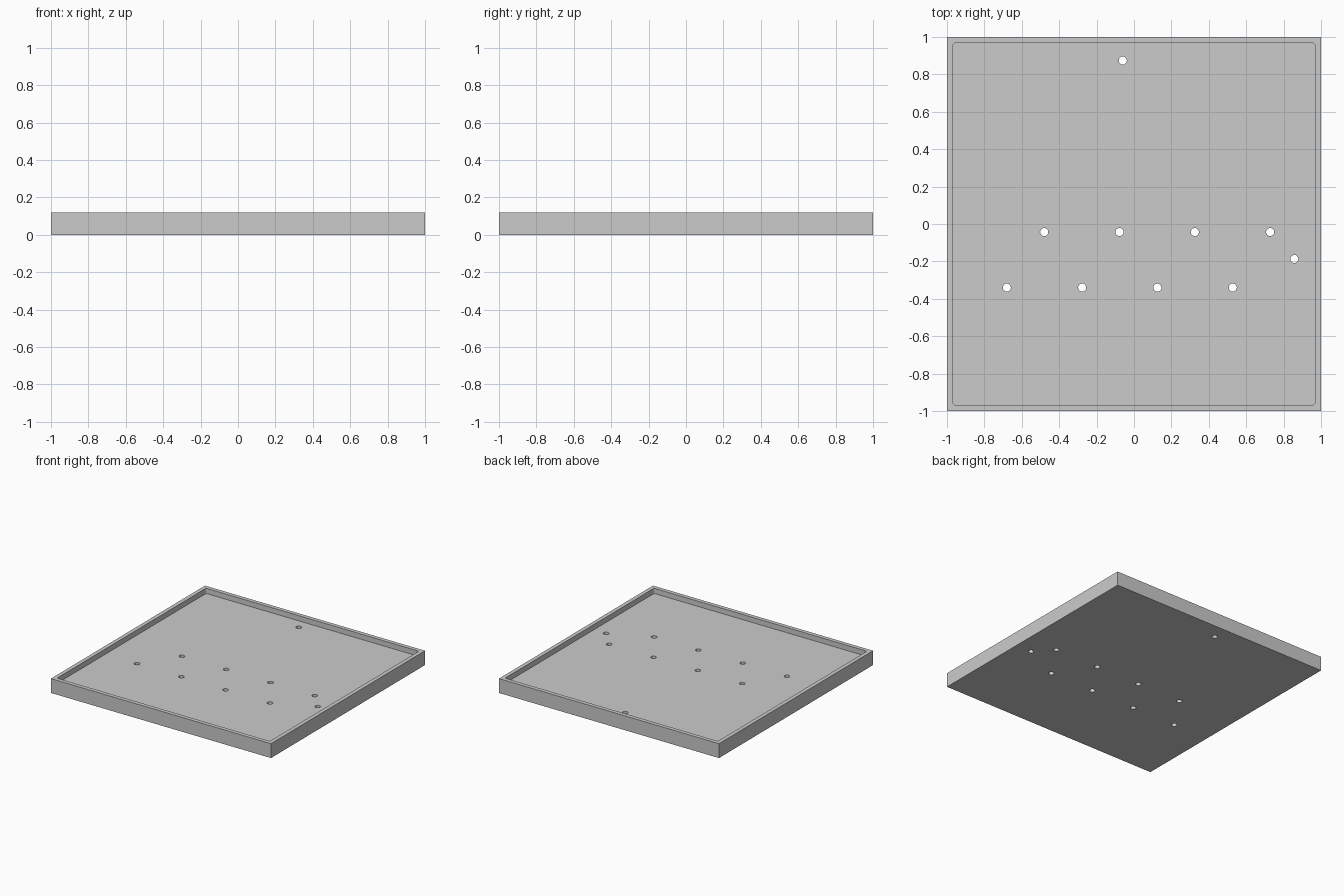
import bpy

cube = bpy.data.objects.get("Cube")
if cube:
    bpy.data.objects.remove(cube, do_unlink=True)

HEIGHT, FLOOR_Z, WALL = 0.118, 0.075, 0.033
HOLE_RADIUS, CORNER_RADIUS = 0.0215, 0.012

grey = bpy.data.materials.new("plain grey")
grey.use_nodes = True
colour = (0.6, 0.6, 0.6, 1)
grey.diffuse_color = colour
grey.node_tree.nodes["Principled BSDF"].inputs["Base Color"].default_value = colour


def box(name, width, bottom, top):
    bpy.ops.mesh.primitive_cube_add(size=1, location=(0, 0, (bottom + top) / 2))
    obj = bpy.context.object
    obj.name = name
    obj.scale = (width, width, top - bottom)
    bpy.ops.object.transform_apply(location=True, rotation=False, scale=True)
    obj.data.materials.append(grey)
    return obj


def cut(target, cutter):
    cutter.hide_render = True
    mod = target.modifiers.new("cut", "BOOLEAN")
    mod.operation, mod.solver, mod.object = "DIFFERENCE", "EXACT", cutter
    bpy.context.view_layer.objects.active = target
    bpy.ops.object.modifier_apply(modifier=mod.name)
    bpy.data.objects.remove(cutter, do_unlink=True)


# Square tray with a shallow recess, rounded at its upright corners
tray = box("tray", 2, 0, HEIGHT)
recess = box("recess_cutter", 2 - 2 * WALL, FLOOR_Z, HEIGHT + 0.1)
weights = recess.data.attributes.new("bevel_weight_edge", "FLOAT", "EDGE")
for edge in recess.data.edges:
    a, b = (recess.data.vertices[i].co for i in edge.vertices)
    weights.data[edge.index].value = float(abs(a.z - b.z) > 0.01)
bevel = recess.modifiers.new("corners", "BEVEL")
bevel.limit_method, bevel.width, bevel.segments = "WEIGHT", CORNER_RADIUS, 5
bpy.ops.object.modifier_apply(modifier=bevel.name)
cut(tray, recess)

# Drilled holes: two staggered rows and two single ones
holes = [(-0.06, 0.874), (0.857, -0.187)]
for i in range(4):
    holes.append((-0.48 + 0.4027 * i, -0.043))
    holes.append((-0.68 + 0.4027 * i, -0.34))
for x, y in holes:
    bpy.ops.mesh.primitive_cylinder_add(
        vertices=32, radius=HOLE_RADIUS, depth=0.5, location=(x, y, 0))
    drill = bpy.context.object
    drill.data.materials.append(grey)
    cut(tray, drill)

# Smooth hole walls and corners, crisp edges
bpy.ops.object.select_all(action="DESELECT")
tray.select_set(True)
bpy.context.view_layer.objects.active = tray
bpy.ops.object.shade_smooth_by_angle(angle=0.52)
